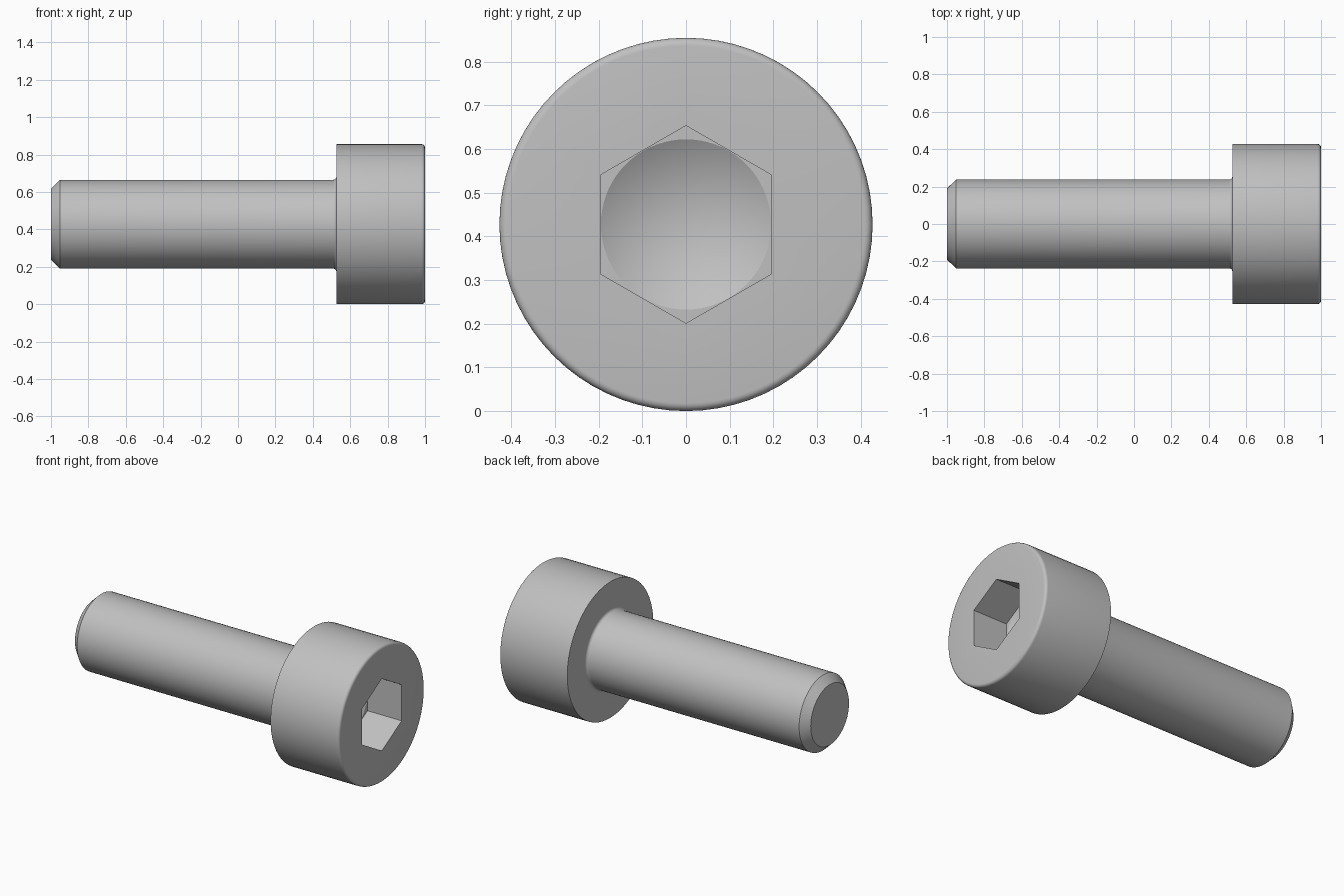
import bpy
import bmesh
from math import cos, sin, pi, radians

if "Cube" in bpy.data.objects:
    bpy.data.objects.remove(bpy.data.objects["Cube"], do_unlink=True)

SIDES = 72
HEAD_R, SHANK_R = 0.4275, 0.237
HEAD_X, FILLET = 0.526, 0.018
APOTHEM, SOCKET_X = 0.196, 0.763
AXIS_Z = HEAD_R


def circle(radius):
    return lambda a: radius


def hexagon(a):
    # distance to a hexagon with a corner pointing up
    return APOTHEM / cos((a % (pi / 3)) - pi / 6)


def arc(cx, cr, radius, start, end, steps=5):
    angles = [start + (end - start) * i / steps for i in range(steps + 1)]
    return [(cx + radius * cos(a), circle(cr + radius * sin(a))) for a in angles]


# Sections along the axis: tip chamfer, shank, neck fillet, head, socket
sections = [(-1, circle(0.19)), (-0.952, circle(SHANK_R))]
sections += arc(HEAD_X - FILLET, SHANK_R + FILLET, FILLET, -pi / 2, 0)
sections += [(HEAD_X, circle(HEAD_R))]
sections += arc(1 - FILLET, HEAD_R - FILLET, FILLET, pi / 2, 0)
sections += [(1, hexagon), (SOCKET_X, hexagon), (SOCKET_X, circle(APOTHEM - 0.001))]

bm = bmesh.new()
angles = [pi / 2 + 2 * pi * i / SIDES for i in range(SIDES)]
rings = []
for x, radius in sections:
    # small offset keeps the hexagon corners exactly on a ring vertex
    rings.append([bm.verts.new((x, radius(a - pi / 2 + 1e-9) * cos(a),
                                AXIS_Z + radius(a - pi / 2 + 1e-9) * sin(a)))
                  for a in angles])
for lower, upper in zip(rings, rings[1:]):
    for i in range(SIDES):
        j = (i + 1) % SIDES
        bm.faces.new((lower[i], lower[j], upper[j], upper[i]))

# Flat tip and drilled cone at the bottom of the socket
bm.faces.new(rings[0])
apex = bm.verts.new((SOCKET_X - 0.113, 0, AXIS_Z))
for i in range(SIDES):
    bm.faces.new((rings[-1][i], rings[-1][(i + 1) % SIDES], apex))
bmesh.ops.recalc_face_normals(bm, faces=bm.faces)

mesh = bpy.data.meshes.new("socket_screw")
bm.to_mesh(mesh)
bm.free()
screw = bpy.data.objects.new("socket_screw", mesh)
bpy.context.collection.objects.link(screw)

# Plain grey metal
grey = bpy.data.materials.new("light_grey")
grey.use_nodes = True
color = (0.53, 0.53, 0.53, 1)
grey.diffuse_color = color
grey.node_tree.nodes["Principled BSDF"].inputs["Base Color"].default_value = color
mesh.materials.append(grey)

bpy.ops.object.select_all(action="DESELECT")
screw.select_set(True)
bpy.context.view_layer.objects.active = screw
bpy.ops.object.shade_smooth_by_angle(angle=radians(25))
